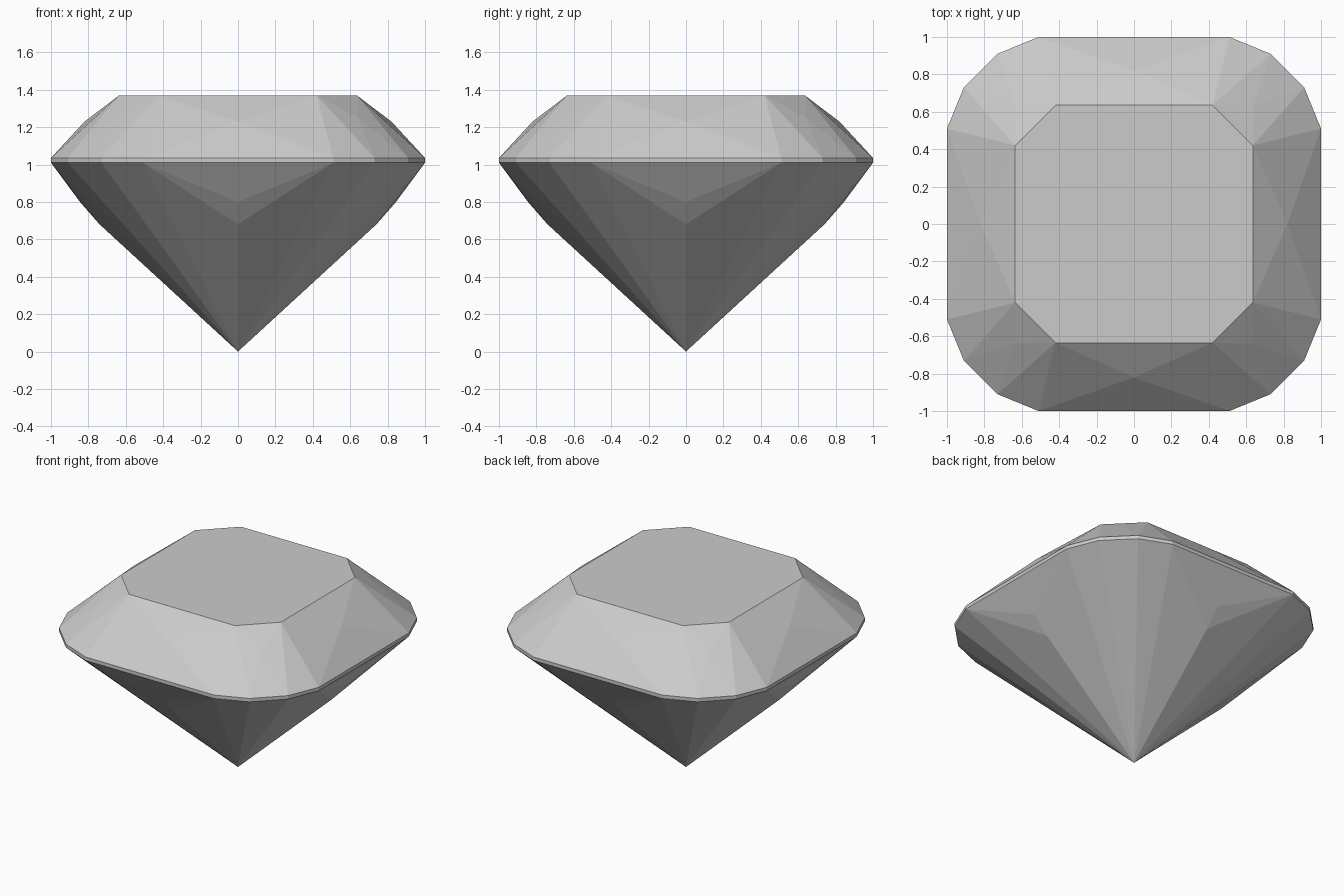
import bpy, bmesh
from math import pi
from mathutils import Vector, Matrix

cube = bpy.data.objects.get("Cube")
if cube:
    bpy.data.objects.remove(cube, do_unlink=True)

GREY = (0.6, 0.6, 0.6, 1)
mat = bpy.data.materials.new("grey_stone")
mat.use_nodes = True
mat.diffuse_color = GREY
mat.node_tree.nodes["Principled BSDF"].inputs["Base Color"].default_value = GREY

TABLE, TOP, LOW = 1.37, 1.035, 1.01
OUTLINE = [(-0.51, -1), (0.51, -1), (0.73, -0.91), (0.91, -0.73), (1, -0.51)]

# Key points of one quarter: front side and front left corner
up = [Vector((x, y, TOP)) for x, y in OUTLINE]
low = [Vector((x, y, LOW)) for x, y in OUTLINE]
table = [Vector((x, y, TABLE)) for x, y in ((-0.42, -0.635), (0.42, -0.635), (0.635, -0.42))]
side_star = Vector((0, -0.82, 1.23))
corner_star = Vector((0.64, -0.64, 1.25))
keel_high = Vector((0, -0.845, 0.8))
keel_low = Vector((0, -0.74, 0.68))
culet = Vector((0, 0, 0))

# Crown: kite of four on the side, fan of six on the corner
crown = [
    (up[0], up[1], side_star), (up[1], table[1], side_star),
    (table[1], table[0], side_star), (table[0], up[0], side_star),
    (up[1], up[2], table[1]), (up[2], corner_star, table[1]),
    (up[2], up[3], corner_star), (up[3], table[2], corner_star),
    (table[2], table[1], corner_star), (up[3], up[4], table[2]),
]
# Girdle: thin upright band
girdle = [(low[i], low[i + 1], up[i + 1], up[i]) for i in range(4)]
# Pavilion: folded facets on the side, long facets on the corner
pavilion = [
    (low[1], low[0], keel_high), (low[0], keel_low, keel_high),
    (low[1], keel_high, keel_low), (low[0], culet, keel_low),
    (low[1], keel_low, culet),
] + [(low[i + 1], low[i], culet) for i in range(1, 4)]


def build(name, facets, cap=False):
    """Repeat the quarter four times around z and weld it."""
    bm = bmesh.new()
    rim = []
    for k in range(4):
        turn = Matrix.Rotation(k * pi / 2, 3, 'Z')
        for facet in facets:
            bm.faces.new([bm.verts.new(turn @ p) for p in facet])
        rim += [turn @ p for p in table[:2]]
    if cap:
        bm.faces.new([bm.verts.new(p) for p in rim])
    bmesh.ops.remove_doubles(bm, verts=bm.verts[:], dist=0.0005)
    mesh = bpy.data.meshes.new(name)
    bm.to_mesh(mesh)
    bm.free()
    mesh.materials.append(mat)
    obj = bpy.data.objects.new(name, mesh)
    bpy.context.collection.objects.link(obj)


build("crown", crown, cap=True)
build("girdle", girdle)
build("pavilion", pavilion)
